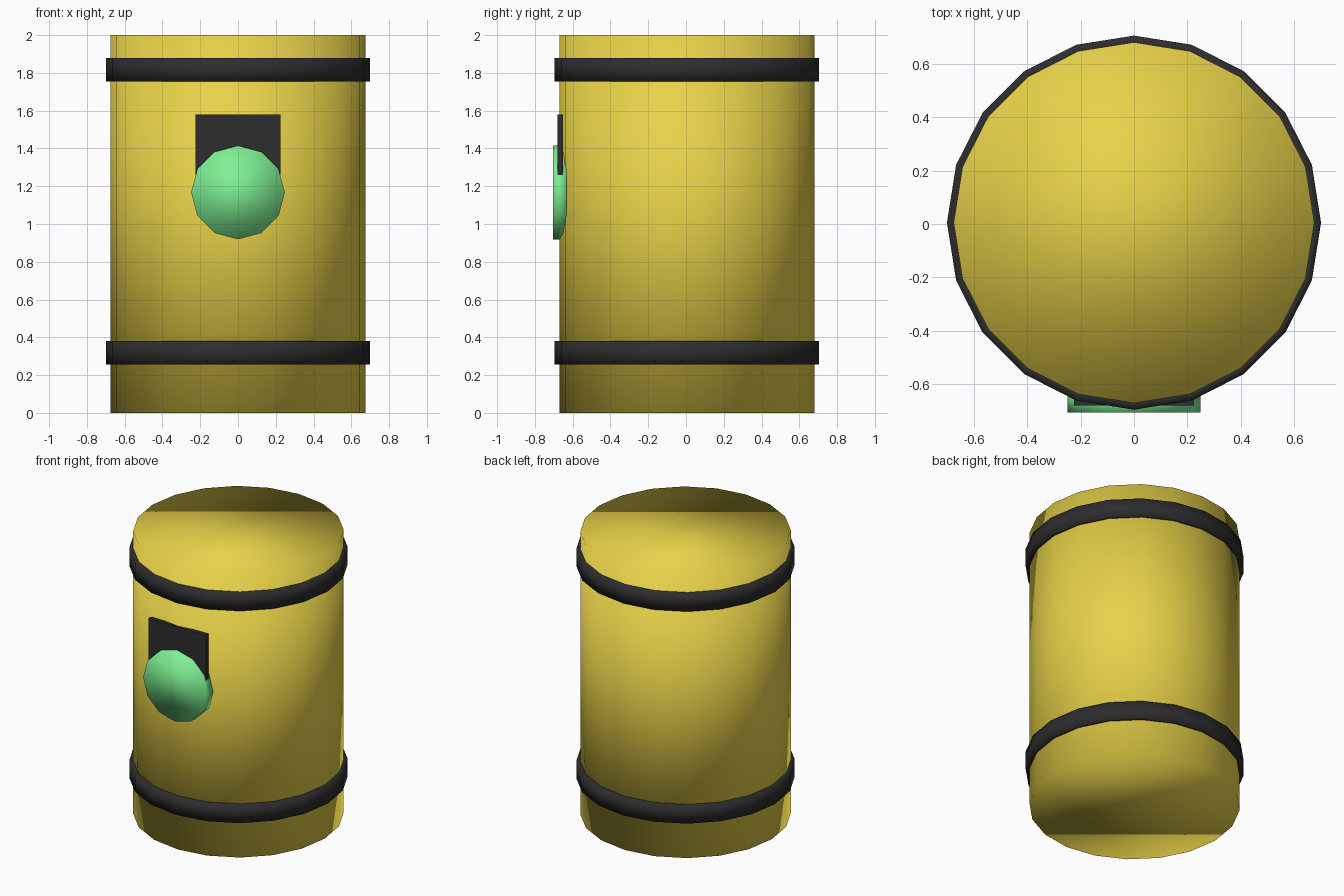
import bpy, bmesh, math

if "Cube" in bpy.data.objects:
    bpy.data.objects.remove(bpy.data.objects["Cube"])

CY = 0.005  # barrel axis sits slightly behind the origin


def material(name, rgb):
    m = bpy.data.materials.new(name)
    m.diffuse_color = (*rgb, 1)
    m.use_nodes = True
    m.node_tree.nodes["Principled BSDF"].inputs["Base Color"].default_value = m.diffuse_color
    return m


yellow = material("yellow_paint", (0.80, 0.64, 0.065))
black = material("black_rubber", (0.026, 0.026, 0.028))
green = material("green_emblem", (0.21, 0.87, 0.29))


def finish(obj, name, mat, smooth=True):
    obj.name = name
    obj.data.name = name
    obj.data.materials.append(mat)
    for p in obj.data.polygons:
        p.use_smooth = smooth
    return obj


def cylinder(name, mat, sides, radius, depth, loc, rot=(0, 0, 0)):
    bpy.ops.mesh.primitive_cylinder_add(vertices=sides, radius=radius, depth=depth,
                                        location=loc, rotation=rot)
    return finish(bpy.context.object, name, mat)


def hoop(name, z0, z1, outer=0.70, inner=0.66, sides=20):
    # rectangular section swept around the barrel axis
    section = [(inner, z0), (outer, z0), (outer, z1), (inner, z1)]
    bm = bmesh.new()
    loops = []
    for i in range(sides):
        a = 2 * math.pi * i / sides
        loops.append([bm.verts.new((r * math.sin(a), r * math.cos(a) + CY, z))
                      for r, z in section])
    for i in range(sides):
        a, b = loops[i], loops[(i + 1) % sides]
        for k in range(4):
            n = (k + 1) % 4
            bm.faces.new((a[k], a[n], b[n], b[k]))
    bmesh.ops.recalc_face_normals(bm, faces=bm.faces)
    me = bpy.data.meshes.new(name)
    bm.to_mesh(me)
    bm.free()
    obj = bpy.data.objects.new(name, me)
    bpy.context.collection.objects.link(obj)
    return finish(obj, name, black)


# Barrel body
cylinder("barrel_body", yellow, 20, 0.675, 2.0, (0, CY, 1.0))

# Two rubber hoops
hoop("lower_hoop", 0.255, 0.38)
hoop("upper_hoop", 1.755, 1.88)

# Dark plate on the front
bpy.ops.mesh.primitive_cube_add(size=1, location=(0, -0.666, 1.42))
plate = bpy.context.object
plate.scale = (0.45, 0.028, 0.32)
finish(plate, "front_plate", black, smooth=False)

# Green round emblem below the plate
cylinder("front_disc", green, 12, 0.248, 0.073, (0, -0.6685, 1.167), (math.pi / 2, 0, 0))
